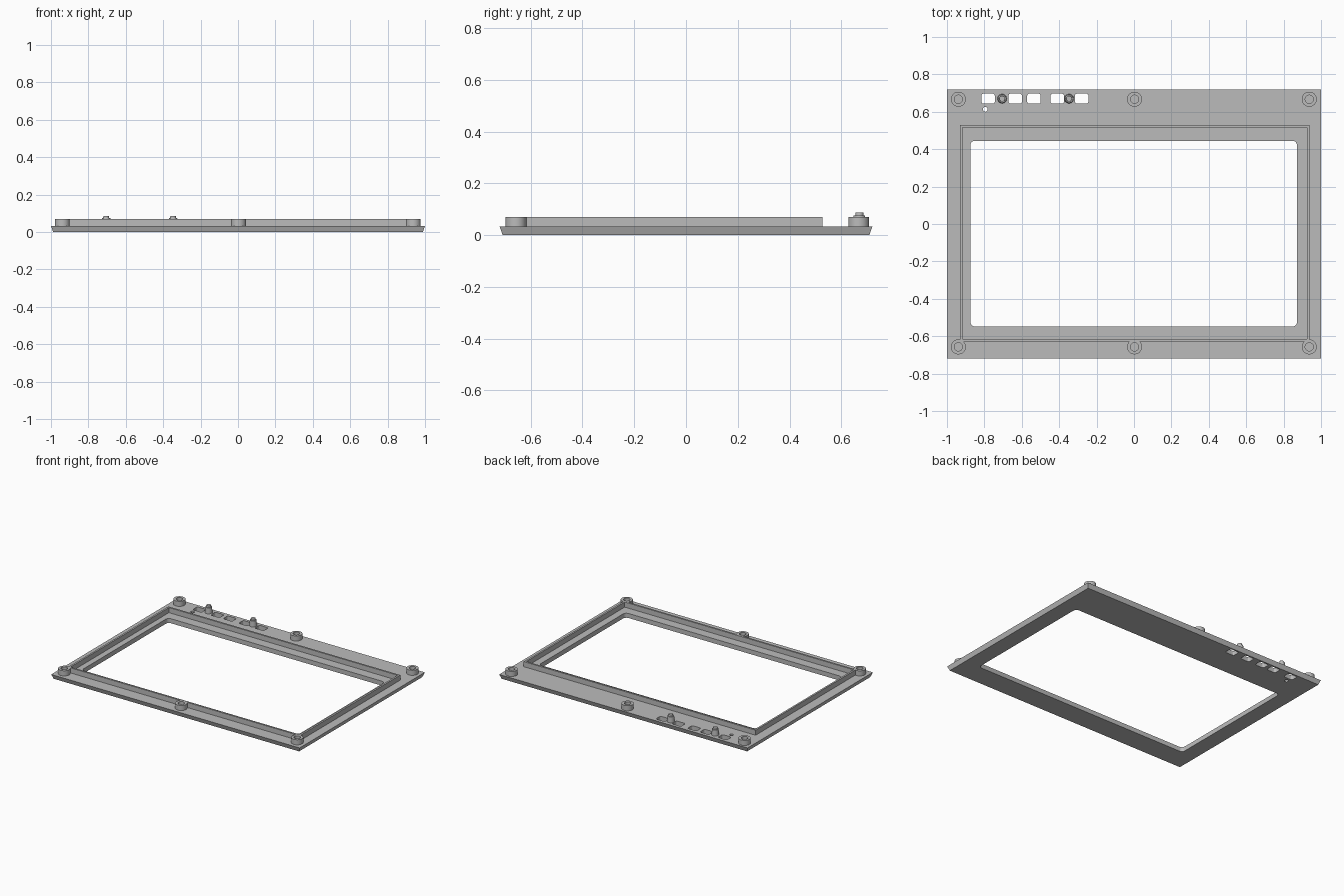
import bpy
import bmesh
from math import cos, sin, pi, radians

if "Cube" in bpy.data.objects:
    bpy.data.objects.remove(bpy.data.objects["Cube"], do_unlink=True)

GREY = (0.5, 0.5, 0.5)
PLATE_TOP = 0.033
RIM_TOP = 0.07

plastic = bpy.data.materials.new("grey plastic")
plastic.use_nodes = True
plastic.diffuse_color = (*GREY, 1)
plastic.node_tree.nodes["Principled BSDF"].inputs["Base Color"].default_value = (*GREY, 1)


def rectangle(x0, x1, y0, y1, radius=0.0, steps=5):
    """Outline of a rectangle, with rounded corners if a radius is given."""
    if radius == 0:
        return [(x0, y0), (x1, y0), (x1, y1), (x0, y1)]
    points = []
    centres = [(x1 - radius, y1 - radius), (x0 + radius, y1 - radius),
               (x0 + radius, y0 + radius), (x1 - radius, y0 + radius)]
    for quarter, (cx, cy) in enumerate(centres):
        for i in range(steps + 1):
            a = (quarter + i / steps) * pi / 2
            points.append((cx + radius * cos(a), cy + radius * sin(a)))
    return points


def circle(x, y, radius, sides=32):
    return [(x + radius * cos(2 * pi * i / sides), y + radius * sin(2 * pi * i / sides))
            for i in range(sides)]


def solid(name, top, bottom, z0, z1):
    """Solid between matching outlines; the first is the edge, the rest are holes."""
    bm = bmesh.new()
    rings = []
    for outlines, z in ((top, z1), (bottom, z0)):
        level, edges = [], []
        for outline in outlines:
            verts = [bm.verts.new((x, y, z)) for x, y in outline]
            edges += [bm.edges.new((verts[i - 1], verts[i])) for i in range(len(verts))]
            level.append(verts)
        bmesh.ops.triangle_fill(bm, edges=edges, use_beauty=True, normal=(0, 0, 1))
        rings.append(level)
    for upper, lower in zip(*rings):
        for i in range(len(upper)):
            bm.faces.new((upper[i - 1], upper[i], lower[i], lower[i - 1]))
    bmesh.ops.recalc_face_normals(bm, faces=bm.faces[:])
    mesh = bpy.data.meshes.new(name)
    bm.to_mesh(mesh)
    bm.free()
    mesh.materials.append(plastic)
    obj = bpy.data.objects.new(name, mesh)
    bpy.context.collection.objects.link(obj)
    bpy.ops.object.select_all(action="DESELECT")
    obj.select_set(True)
    bpy.context.view_layer.objects.active = obj
    bpy.ops.object.shade_smooth_by_angle(angle=radians(30))
    return obj


# Bezel plate with the screen window, button slots and a small round hole
ROW_Y = 0.67
holes = [rectangle(-0.875, 0.872, -0.548, 0.445, 0.025)]
for x in (-0.78, -0.635, -0.535, -0.41, -0.28):
    holes.append(rectangle(x - 0.036, x + 0.036, ROW_Y - 0.027, ROW_Y + 0.027, 0.012))
holes.append(circle(-0.795, 0.613, 0.013, 16))
solid("bezel_plate",
      [rectangle(-1, 1, -0.72, 0.72)] + holes,
      [rectangle(-0.988, 0.988, -0.708, 0.708)] + holes, 0, PLATE_TOP)

# Raised rim that holds the screen
rim = [rectangle(-0.93, 0.937, -0.628, 0.528), rectangle(-0.917, 0.924, -0.615, 0.515)]
solid("screen_rim", rim, rim, PLATE_TOP - 0.002, RIM_TOP)

# Hollow screw bosses along the back and front edges
for row, y in (("back", 0.667), ("front", -0.657)):
    for side, x in (("right", -0.939), ("middle", 0.003), ("left", 0.937)):
        tube = [circle(x, y, 0.04), circle(x, y, 0.022)]
        solid(f"{row}_{side}_boss", tube, tube, PLATE_TOP - 0.002, RIM_TOP)

# Stepped locating pins between the slots
for label, x in (("outer", -0.705), ("inner", -0.347)):
    solid(f"{label}_pin_base", [circle(x, ROW_Y, 0.022)], [circle(x, ROW_Y, 0.025)],
          PLATE_TOP - 0.002, 0.075)
    solid(f"{label}_pin_tip", [circle(x, ROW_Y, 0.015)], [circle(x, ROW_Y, 0.016)],
          0.074, 0.087)
